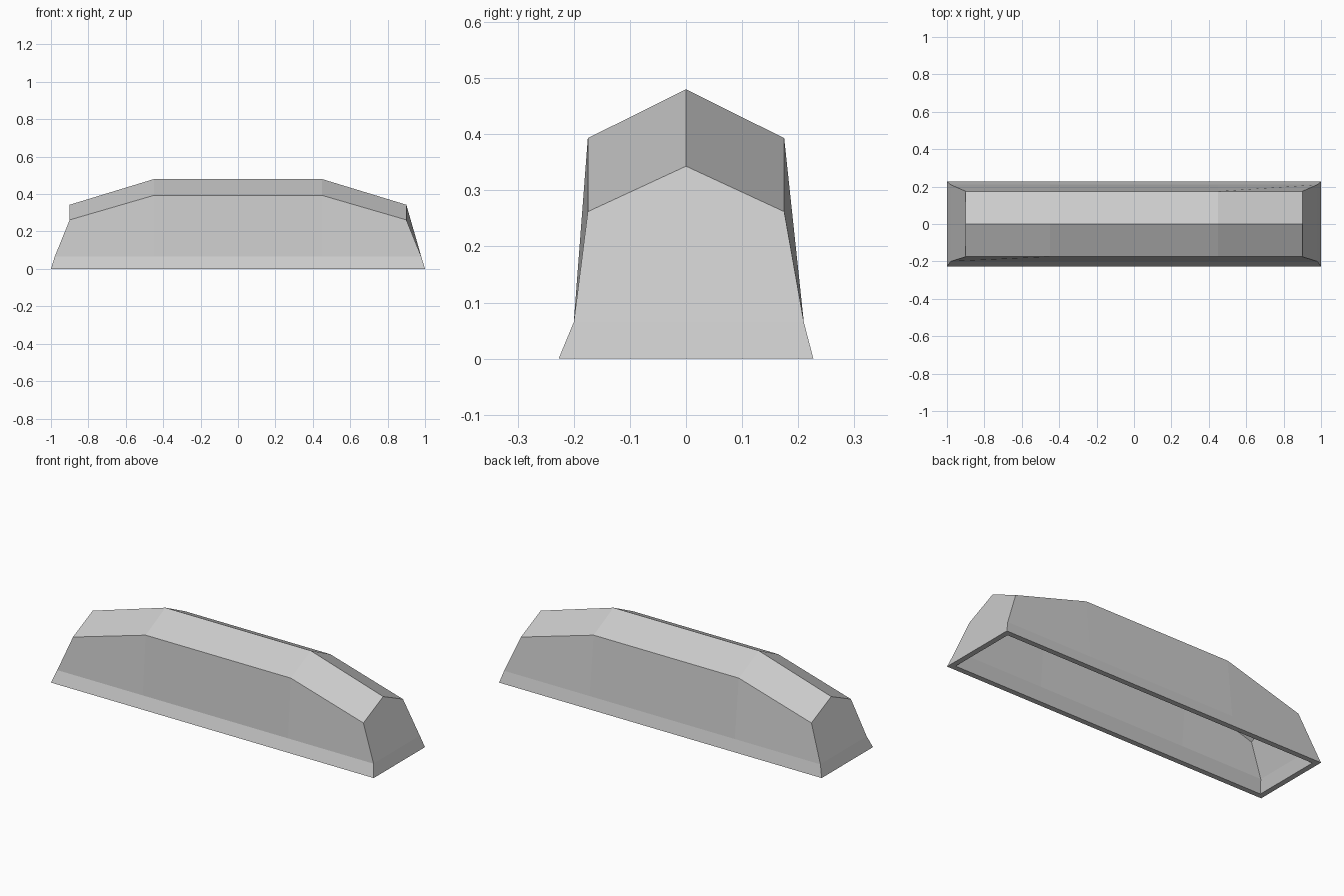
import bpy, bmesh

if "Cube" in bpy.data.objects:
    bpy.data.objects.remove(bpy.data.objects["Cube"])

WALL = 0.03


def section(side, outer, t):
    """One cross-section, front base -> ridge -> back base; t is the inset."""
    if outer:
        xb, xr, xe = side * (1 - t), side * (0.98 - t), side * (0.9 - t)
        eave, ridge = 0.262, 0.343
    else:
        xb = xr = xe = side * 0.45
        eave, ridge = 0.393, 0.48
    return [(xb, -0.227 + t, 0), (xr, -0.2 + t, 0.065),
            (xe, -0.175 + t, eave - t), (xe, 0, ridge - t),
            (xe, 0.175 - t, eave - t), (xr, 0.21 - t, 0.065),
            (xb, 0.227 - t, 0)]


def add_skin(bm, t):
    """Loft the four sections and close both sloping ends; return the base loop."""
    rows = [[bm.verts.new(p) for p in section(s, o, t)]
            for s, o in ((-1, True), (-1, False), (1, False), (1, True))]
    for a, b in zip(rows, rows[1:]):
        for i in range(6):
            bm.faces.new((a[i], b[i], b[i + 1], a[i + 1]))
    for r in (rows[0], rows[-1]):
        bm.faces.new((r[0], r[1], r[5], r[6]))
        bm.faces.new(r[1:6])
    return [r[0] for r in rows] + [r[6] for r in reversed(rows)]


# hollow faceted cover: outer skin, inner skin and flat bottom rim
bm = bmesh.new()
outer = add_skin(bm, 0)
inner = add_skin(bm, WALL)
n = len(outer)
for i in range(n):
    j = (i + 1) % n
    bm.faces.new((outer[i], outer[j], inner[j], inner[i]))
bmesh.ops.recalc_face_normals(bm, faces=bm.faces)

mesh = bpy.data.meshes.new("hollow_cover")
bm.to_mesh(mesh)
bm.free()
cover = bpy.data.objects.new("hollow_cover", mesh)
bpy.context.collection.objects.link(cover)
